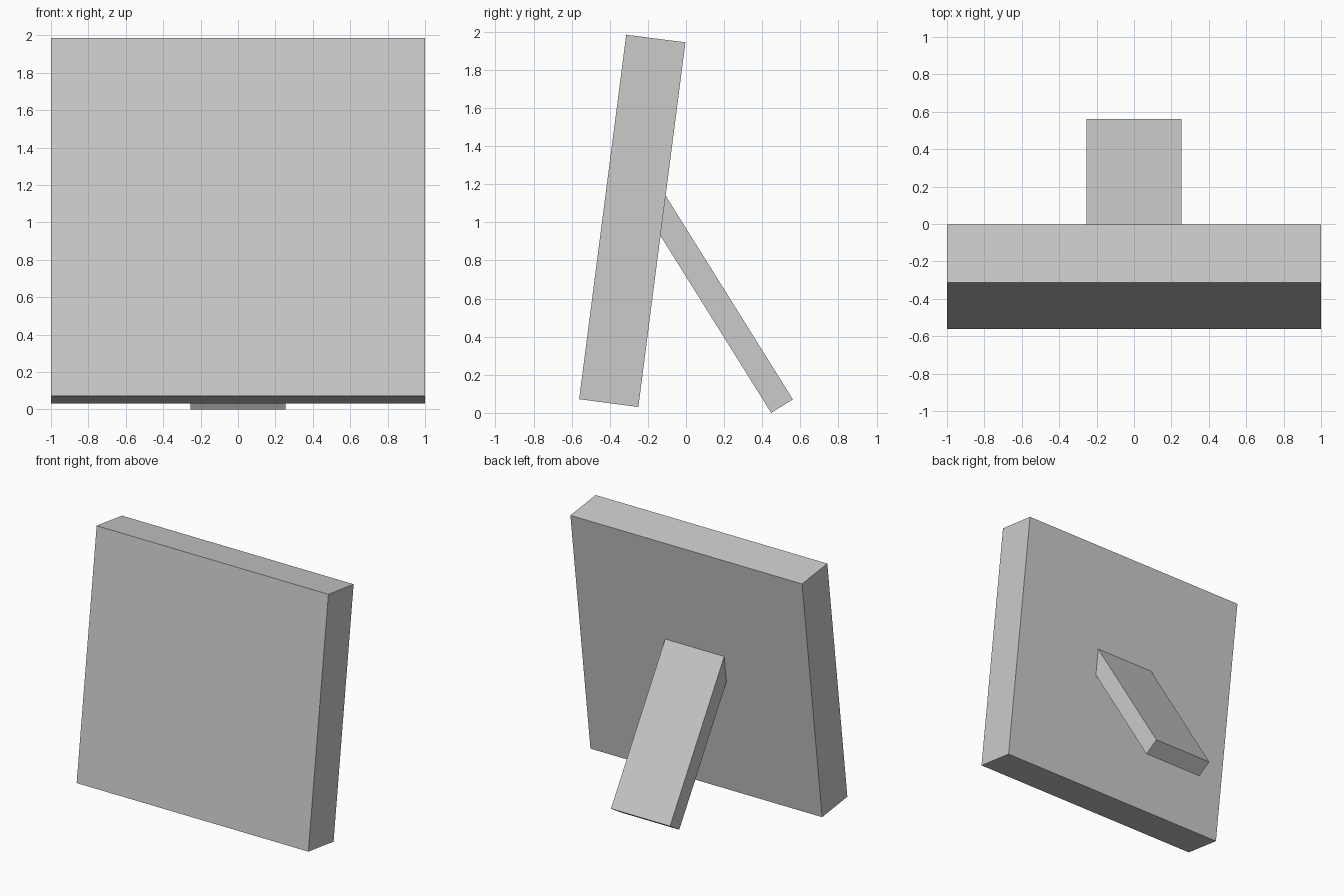
import bpy
import bmesh

cube = bpy.data.objects.get("Cube")
if cube:
    bpy.data.objects.remove(cube, do_unlink=True)

# Single plain grey finish
grey = bpy.data.materials.new("light_grey")
grey.use_nodes = True
colour = (0.6, 0.6, 0.6, 1)
grey.diffuse_color = colour
grey.node_tree.nodes["Principled BSDF"].inputs["Base Color"].default_value = colour


def slab(name, profile, half_width):
    """Extrude a (y, z) side profile symmetrically across x."""
    bm = bmesh.new()
    face = bm.faces.new([bm.verts.new((-half_width, y, z)) for y, z in profile])
    result = bmesh.ops.extrude_face_region(bm, geom=[face])
    moved = [v for v in result["geom"] if isinstance(v, bmesh.types.BMVert)]
    bmesh.ops.translate(bm, verts=moved, vec=(2 * half_width, 0, 0))
    bmesh.ops.recalc_face_normals(bm, faces=bm.faces)
    mesh = bpy.data.meshes.new(name)
    bm.to_mesh(mesh)
    bm.free()
    mesh.materials.append(grey)
    obj = bpy.data.objects.new(name, mesh)
    bpy.context.collection.objects.link(obj)
    return obj


# Thick square panel leaning back
slab("frame_panel", [(-0.561, 0.072), (-0.25, 0.031), (-0.003, 1.945), (-0.314, 1.985)], 1.0)

# Prop leg, its upper end sunk into the panel
slab("support_leg", [(0.447, 0.0), (0.561, 0.071), (-0.107, 1.14), (-0.221, 1.069)], 0.255)
